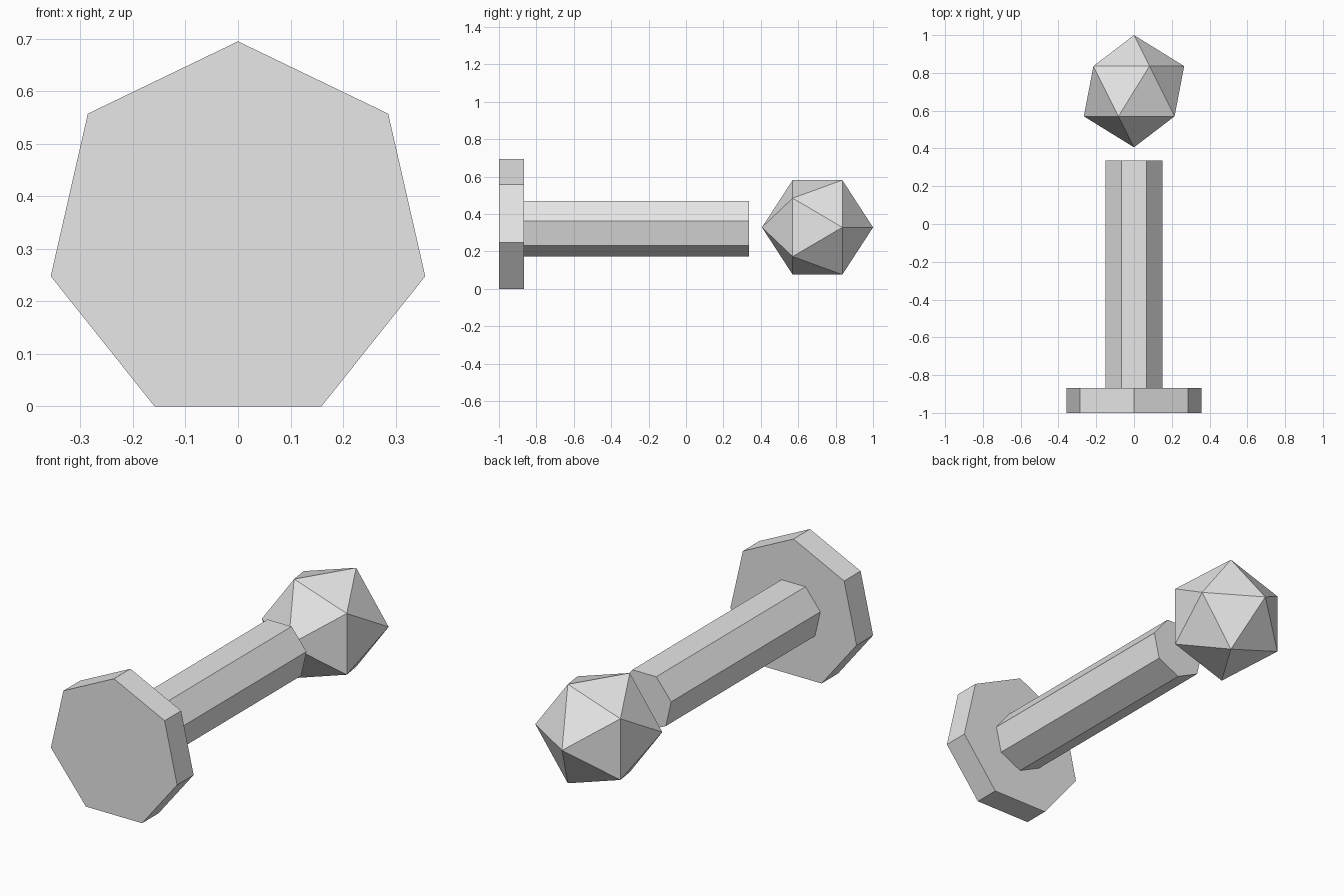
import bpy
from math import radians

cube = bpy.data.objects.get("Cube")
if cube:
    bpy.data.objects.remove(cube, do_unlink=True)

AXIS_Z = 0.329  # height of the shared long axis

grey = bpy.data.materials.new("light_grey")
grey.use_nodes = True
colour = (0.8, 0.8, 0.8, 1)
grey.diffuse_color = colour
grey.node_tree.nodes["Principled BSDF"].inputs["Base Color"].default_value = colour


def finish(name):
    obj = bpy.context.object
    obj.name = obj.data.name = name
    obj.data.materials.append(grey)
    return obj


def prism(name, radius, y0, y1, tilt):
    """Seven-sided bar along y; the tilt sign sets a corner up or down."""
    bpy.ops.mesh.primitive_cylinder_add(
        vertices=7, radius=radius, depth=y1 - y0,
        location=(0, (y0 + y1) / 2, AXIS_Z), rotation=(radians(tilt), 0, 0))
    return finish(name)


# Wide end plate, corner up
prism("end_plate", 0.3656, -1, -0.867, 90)

# Shaft, flat side up
prism("shaft", 0.1554, -0.867, 0.336, -90)

# Faceted ball floating beyond the shaft, poles along y
bpy.ops.mesh.primitive_ico_sphere_add(
    subdivisions=1, radius=0.297, location=(0, 0.703, AXIS_Z),
    rotation=(radians(-90), 0, 0))
finish("faceted_ball")
